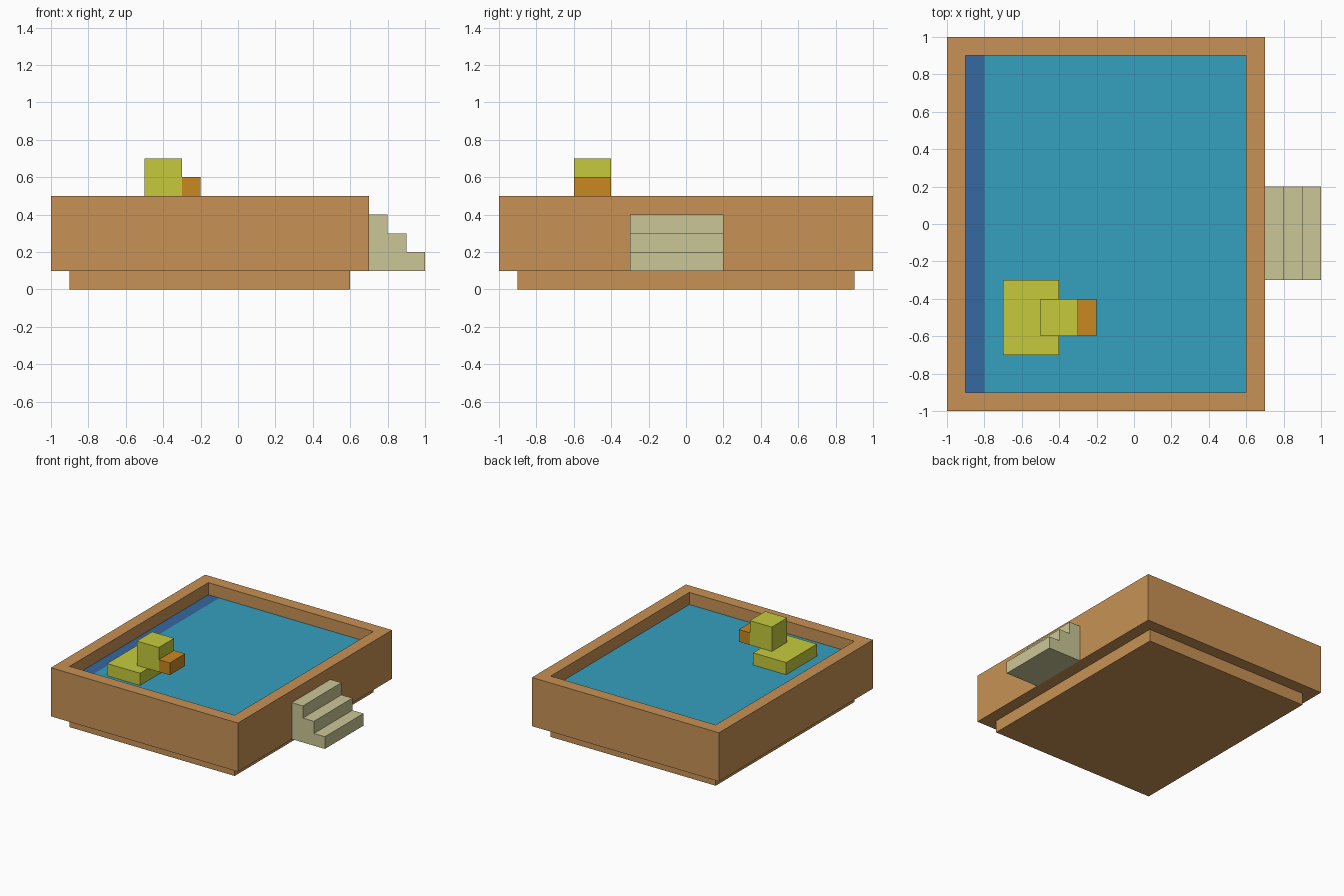
import bpy, bmesh

if "Cube" in bpy.data.objects:
    bpy.data.objects.remove(bpy.data.objects["Cube"])


def material(name, rgb):
    lin = [((c / 255 + 0.055) / 1.055) ** 2.4 for c in rgb]
    m = bpy.data.materials.new(name)
    m.diffuse_color = (*lin, 1)
    m.use_nodes = True
    m.node_tree.nodes["Principled BSDF"].inputs["Base Color"].default_value = m.diffuse_color
    return m


WOOD = material("tan wood", (200, 146, 85))
WATER = material("turquoise water", (53, 160, 191))
DEEP = material("deep blue", (53, 104, 160))
YELLOW = material("duck yellow", (198, 202, 60))
ORANGE = material("beak orange", (202, 136, 32))
STONE = material("pale stone", (203, 198, 150))


def prism(name, points, axis, lo, hi, mat):
    """Extrude a 2D profile along y (xz profile) or z (xy profile)."""
    bm = bmesh.new()
    put = (lambda a, b: (a, lo, b)) if axis == "y" else (lambda a, b: (a, b, lo))
    face = bm.faces.new([bm.verts.new(put(a, b)) for a, b in points])
    out = bmesh.ops.extrude_face_region(bm, geom=[face])
    verts = [g for g in out["geom"] if isinstance(g, bmesh.types.BMVert)]
    d = hi - lo
    bmesh.ops.translate(bm, verts=verts, vec=(0, d, 0) if axis == "y" else (0, 0, d))
    bmesh.ops.recalc_face_normals(bm, faces=bm.faces)
    me = bpy.data.meshes.new(name)
    bm.to_mesh(me)
    bm.free()
    me.materials.append(mat)
    ob = bpy.data.objects.new(name, me)
    bpy.context.collection.objects.link(ob)
    return ob


def box(name, x, y, z, mat):
    pts = [(x[0], y[0]), (x[1], y[0]), (x[1], y[1]), (x[0], y[1])]
    return prism(name, pts, "z", z[0], z[1], mat)


# Plinth under the pool
box("plinth", (-0.9, 0.6), (-0.9, 0.9), (0, 0.1), WOOD)

# Pool wall: a block whose top and bottom are inset and bridged into a frame
rim = box("pool_wall", (-1, 0.7), (-1, 1), (0.1, 0.5), WOOD)
bm = bmesh.new()
bm.from_mesh(rim.data)
caps = [f for f in bm.faces if abs(f.normal.z) > 0.9]
bmesh.ops.inset_individual(bm, faces=caps, thickness=0.1, use_even_offset=True)
edges = [e for f in caps for e in f.edges]
bmesh.ops.delete(bm, geom=caps, context="FACES_ONLY")
bmesh.ops.bridge_loops(bm, edges=edges)
bmesh.ops.recalc_face_normals(bm, faces=bm.faces)
bm.to_mesh(rim.data)
bm.free()

# Water, with a dark strip along the left wall
box("water", (-0.8, 0.6), (-0.9, 0.9), (0.1, 0.4), WATER)
box("deep_water_strip", (-0.9, -0.8), (-0.9, 0.9), (0.1, 0.4), DEEP)

# Steps on the right side
steps = [(0.7, 0.1)]
for i in range(3):
    top = 0.2 + 0.1 * i
    steps += [(1 - 0.1 * i, top - 0.1), (1 - 0.1 * i, top)]
steps.append((0.7, 0.4))
prism("steps", steps, "y", -0.3, 0.2, STONE)

# Toy duck
box("duck_body", (-0.7, -0.4), (-0.7, -0.3), (0.4, 0.5), YELLOW)
box("duck_head", (-0.5, -0.3), (-0.6, -0.4), (0.5, 0.7), YELLOW)
box("duck_beak", (-0.3, -0.2), (-0.6, -0.4), (0.5, 0.6), ORANGE)
